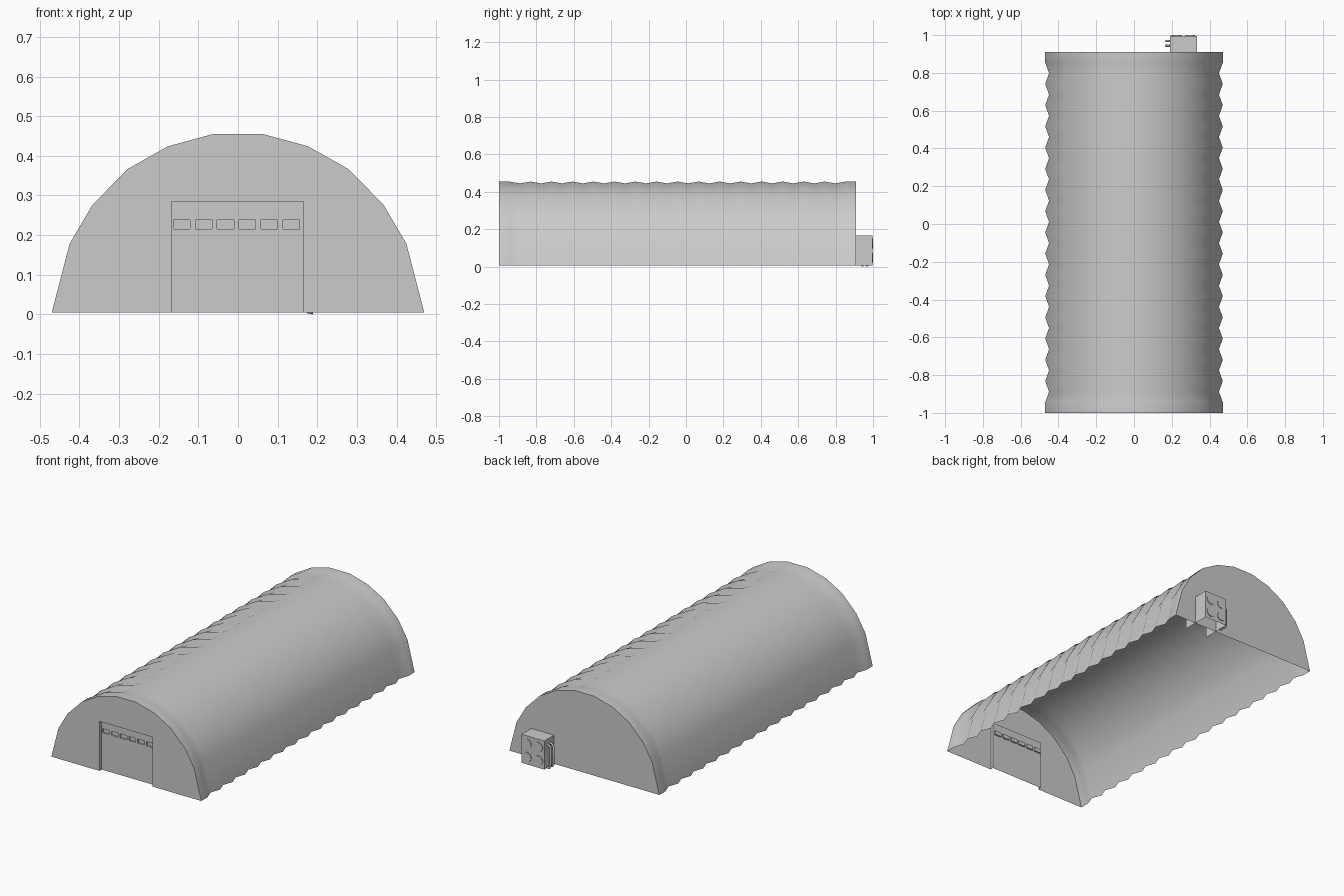
import bpy, bmesh
from math import radians
from mathutils import Matrix, Vector

if "Cube" in bpy.data.objects:
    bpy.data.objects.remove(bpy.data.objects["Cube"], do_unlink=True)

# Plain grey metal
grey = bpy.data.materials.new("grey_metal")
grey.use_nodes = True
GREY = (0.6, 0.6, 0.6, 1)
grey.diffuse_color = GREY
grey.node_tree.nodes["Principled BSDF"].inputs["Base Color"].default_value = GREY

FRONT, BACK, BASE = -1.0, 0.91, 0.005
HALF = [(0.47, BASE), (0.425, 0.178), (0.367, 0.277),
        (0.278, 0.367), (0.177, 0.424), (0.063, 0.455)]
ARCH = HALF + [(-x, z) for x, z in reversed(HALF)]


def finish(bm, name, smooth=False):
    for f in bm.faces:
        f.smooth = smooth
    mesh = bpy.data.meshes.new(name)
    bm.to_mesh(mesh)
    bm.free()
    mesh.materials.append(grey)
    obj = bpy.data.objects.new(name, mesh)
    bpy.context.collection.objects.link(obj)
    return obj


def wall_face(bm, outline, y):
    return bm.faces.new([bm.verts.new((x, y, z)) for x, z in outline])


# Corrugated roof shell: alternate ribs and grooves, with a flat band at each end
bm = bmesh.new()
SEGMENTS = 34
rings = []
for i in range(SEGMENTS + 1):
    groove = i % 2 == 0 and 0 < i < SEGMENTS
    sx, sz = (0.957, 0.978) if groove else (1, 1)
    y = FRONT + (BACK - FRONT) * i / SEGMENTS
    rings.append([bm.verts.new((x * sx, y, BASE + (z - BASE) * sz)) for x, z in ARCH])
for a, b in zip(rings, rings[1:]):
    for j in range(len(ARCH) - 1):
        bm.faces.new((a[j], a[j + 1], b[j + 1], b[j]))
bmesh.ops.recalc_face_normals(bm, faces=bm.faces)
shell = finish(bm, "corrugated_shell", smooth=True)

# Back wall
bm = bmesh.new()
wall_face(bm, ARCH, BACK)
bm.normal_update()
if bm.faces[:][0].normal.y < 0:
    bmesh.ops.reverse_faces(bm, faces=bm.faces)
finish(bm, "back_wall")

# Front wall with doorway and its reveal
DOOR_L, DOOR_R, DOOR_TOP, DEPTH = -0.168, 0.165, 0.285, 0.02
doorway = [(DOOR_L, BASE), (DOOR_L, DOOR_TOP), (DOOR_R, DOOR_TOP), (DOOR_R, BASE)]
bm = bmesh.new()
wall = wall_face(bm, ARCH + doorway, FRONT)
wall.normal_update()
if wall.normal.y > 0:
    wall.normal_flip()
for (x0, z0), (x1, z1) in zip(doorway, doorway[1:]):
    bm.faces.new([bm.verts.new(p) for p in (
        (x0, FRONT, z0), (x0, FRONT + DEPTH, z0),
        (x1, FRONT + DEPTH, z1), (x1, FRONT, z1))])
finish(bm, "front_wall")

# Recessed door with a row of six sunken windows
xs = [DOOR_L]
for i in range(6):
    left = -0.163 + i * 0.0552
    xs += [left, left + 0.042]
xs.append(DOOR_R)
zs = [BASE, 0.215, 0.238, DOOR_TOP]
bm = bmesh.new()
grid = [[bm.verts.new((x, FRONT + DEPTH, z)) for x in xs] for z in zs]
panes = []
for r in range(len(zs) - 1):
    for c in range(len(xs) - 1):
        f = bm.faces.new((grid[r][c], grid[r][c + 1], grid[r + 1][c + 1], grid[r + 1][c]))
        if r == 1 and c % 2:
            panes.append(f)
for f in panes:
    new = bmesh.ops.extrude_face_region(bm, geom=[f])["geom"]
    bmesh.ops.translate(bm, vec=(0, 0.008, 0),
                        verts=[v for v in new if isinstance(v, bmesh.types.BMVert)])
    bm.faces.remove(f)
finish(bm, "door")

# Cooling unit: a box through the back wall, open below and on the inner end
X0, X1, Y0, Y1, TOP = 0.19, 0.333, 0.83, 0.996, 0.167
bm = bmesh.new()
centre = Vector(((X0 + X1) / 2, (Y0 + Y1) / 2, (TOP + BASE) / 2))
size = (X1 - X0, Y1 - Y0, TOP - BASE)
bmesh.ops.create_cube(bm, size=1, matrix=Matrix.Translation(centre) @ Matrix.Diagonal((*size, 1)))
bm.normal_update()
bmesh.ops.delete(bm, geom=[f for f in bm.faces if f.normal.z < -0.5 or f.normal.y < -0.5],
                 context='FACES')
finish(bm, "cooling_unit")

# Four round fan covers
bm = bmesh.new()
for sx in (-1, 1):
    for sz in (-1, 1):
        place = Matrix.Translation((centre.x + sx * 0.036, Y1, centre.z + sz * 0.038))
        bmesh.ops.create_cone(bm, cap_ends=True, segments=20, radius1=0.026, radius2=0.026,
                              depth=0.008, matrix=place @ Matrix.Rotation(radians(90), 4, 'X'))
finish(bm, "fan_covers")

# Two bent pipes beside the unit
for name, y in (("pipe_inner", 0.944), ("pipe_outer", 0.969)):
    curve = bpy.data.curves.new(name, 'CURVE')
    curve.dimensions = '3D'
    curve.bevel_depth = 0.006
    curve.bevel_resolution = 2
    path = [(X0, 0.135), (0.178, 0.133), (0.17, 0.122),
            (0.17, 0.02), (0.178, 0.008), (X0, 0.006)]
    spline = curve.splines.new('POLY')
    spline.points.add(len(path) - 1)
    for point, (x, z) in zip(spline.points, path):
        point.co = (x, y, z, 1)
    spline.use_smooth = True
    curve.materials.append(grey)
    bpy.context.collection.objects.link(bpy.data.objects.new(name, curve))
